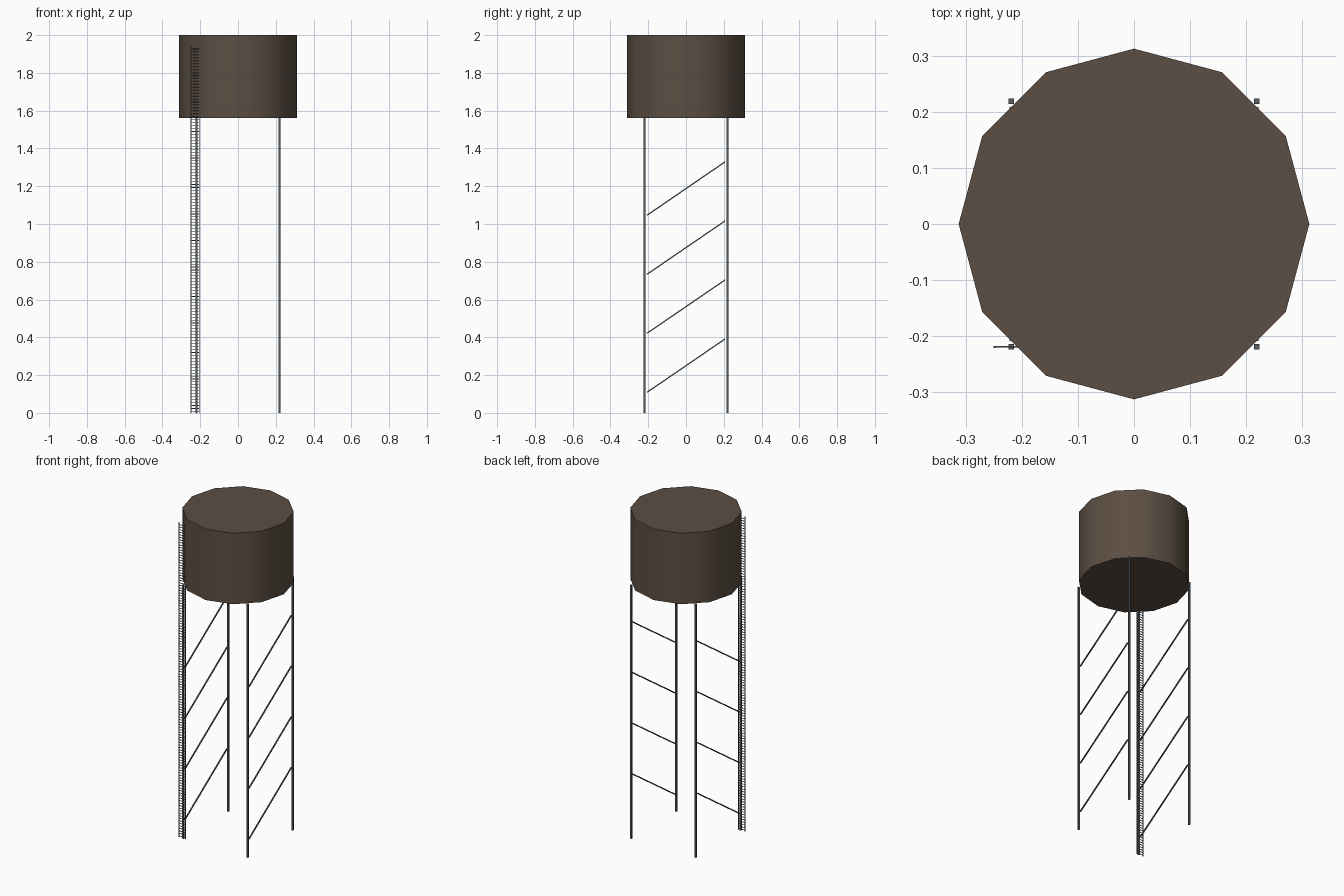
import bpy
import math

cube = bpy.data.objects.get("Cube")
if cube:
    bpy.data.objects.remove(cube, do_unlink=True)


def make_material(name, colour):
    mat = bpy.data.materials.new(name)
    mat.use_nodes = True
    mat.diffuse_color = colour
    mat.node_tree.nodes["Principled BSDF"].inputs["Base Color"].default_value = colour
    return mat


TANK_BROWN = make_material("weathered brown", (0.107, 0.077, 0.056, 1))
STEEL = make_material("grey steel", (0.095, 0.11, 0.12, 1))

TANK_RADIUS = 0.3125
TANK_BASE = 1.5625
TOP = 2.0
LEG_OFFSET = 0.219
LADDER_TOP = 1.94
LADDER_X = -0.227
LADDER_WIDTH = 0.045


def box(name, centre, size, tilt=0.0):
    """Steel bar of the given size, optionally tilted about the x axis."""
    bpy.ops.mesh.primitive_cube_add(size=1, location=centre)
    obj = bpy.context.object
    obj.name = name
    obj.scale = size
    bpy.ops.object.transform_apply(location=False, rotation=False, scale=True)
    obj.rotation_euler.x = tilt
    obj.data.materials.append(STEEL)
    return obj


# Twelve-sided tank, softly shaded around its wall
bpy.ops.mesh.primitive_cylinder_add(
    vertices=12, radius=TANK_RADIUS, depth=TOP - TANK_BASE,
    location=(0, 0, (TOP + TANK_BASE) / 2))
tank = bpy.context.object
tank.name = "tank"
tank.data.materials.append(TANK_BROWN)
bpy.ops.object.shade_smooth_by_angle(angle=math.radians(40))

for side, x in (("left", LEG_OFFSET), ("right", -LEG_OFFSET)):
    # Legs stop at the underside of the tank
    for end, y in (("front", -LEG_OFFSET), ("back", LEG_OFFSET)):
        box(f"{end}_{side}_leg", (x, y, TANK_BASE / 2), (0.01, 0.01, TANK_BASE))
    # Parallel braces rising towards the back
    for i in range(4):
        box(f"{side}_brace_{i + 1}", (x, 0, 0.25 + i * 0.3125),
            (0.0065, 0.5, 0.0065), tilt=0.6)

# Ladder rails beside the front right leg
for side, sign in (("outer", -1), ("inner", 1)):
    box(f"{side}_ladder_rail",
        (LADDER_X + sign * (LADDER_WIDTH / 2 - 0.001), -LEG_OFFSET, LADDER_TOP / 2),
        (0.004, 0.004, LADDER_TOP))

# Ladder rungs repeated up the rails
RUNG_STEP = 0.0156
rungs = box("ladder_rungs", (LADDER_X, -LEG_OFFSET, RUNG_STEP / 2),
            (LADDER_WIDTH, 0.003, 0.003))
array = rungs.modifiers.new("repeat", "ARRAY")
array.count = int(LADDER_TOP / RUNG_STEP)
array.use_relative_offset = False
array.use_constant_offset = True
array.constant_offset_displace = (0, 0, RUNG_STEP)
